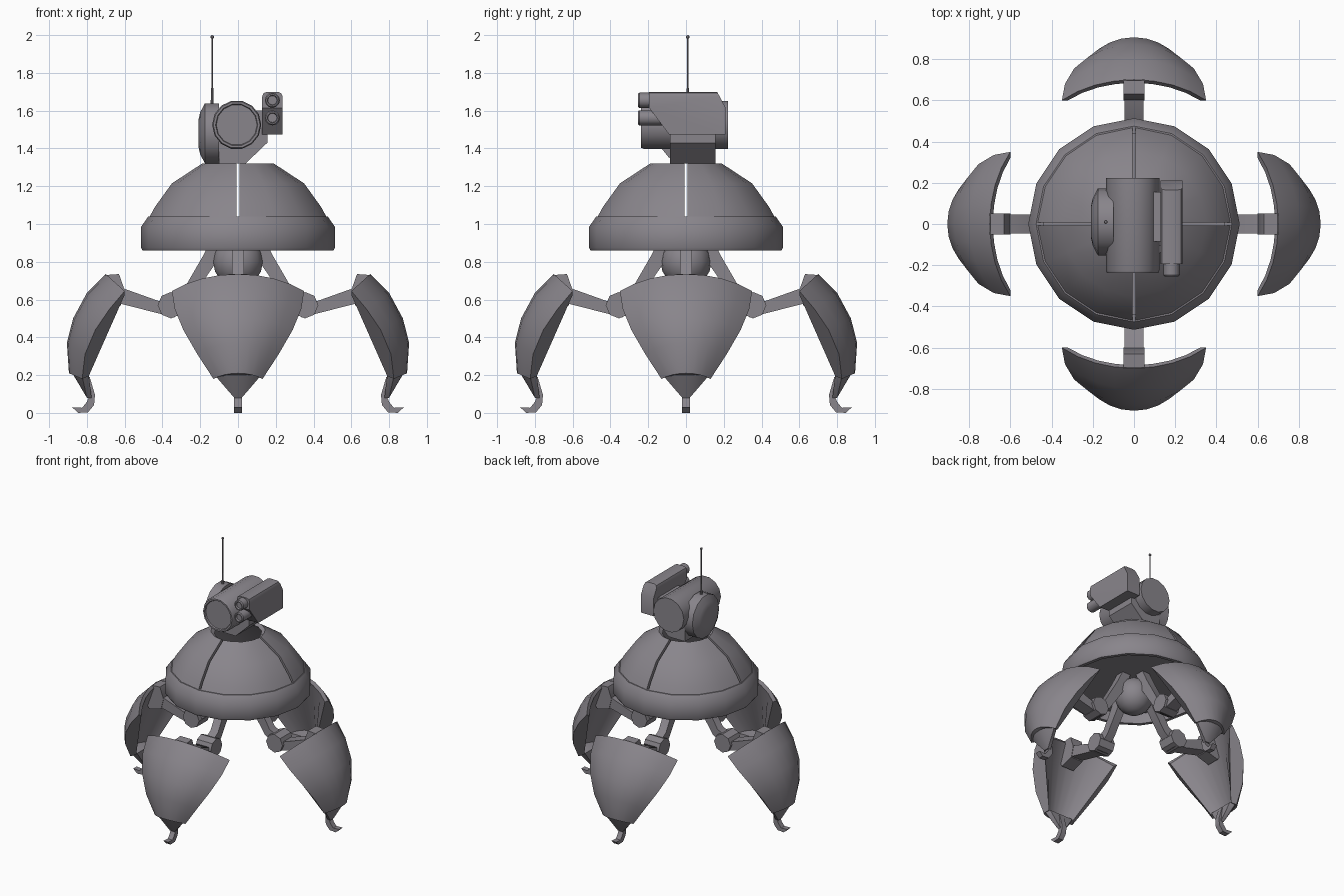
import bpy, bmesh
from math import sin, cos, pi, radians
from mathutils import Matrix, Vector

cube = bpy.data.objects.get("Cube")
if cube:
    bpy.data.objects.remove(cube, do_unlink=True)

grey = bpy.data.materials.new("gunmetal_grey")
grey.use_nodes = True
GREY = (0.25, 0.235, 0.26, 1)
grey.diffuse_color = GREY
grey.node_tree.nodes["Principled BSDF"].inputs["Base Color"].default_value = GREY


def finish(name, bm, turn=0, angle=35):
    """Store a bmesh as a shaded object, turned about z."""
    bmesh.ops.recalc_face_normals(bm, faces=bm.faces)
    bm.transform(Matrix.Rotation(turn, 4, "Z"))
    me = bpy.data.meshes.new(name)
    bm.to_mesh(me)
    bm.free()
    me.materials.append(grey)
    me.shade_smooth()
    me.set_sharp_from_angle(angle=radians(angle))
    ob = bpy.data.objects.new(name, me)
    bpy.context.collection.objects.link(ob)
    return ob


def loft(name, loops, ring=False, turn=0, angle=35):
    """Skin a run of closed loops; cap the ends unless it closes on itself."""
    bm = bmesh.new()
    rows = [[bm.verts.new(p) for p in loop] for loop in loops]
    n = len(rows[0])
    pairs = list(zip(rows, rows[1:])) + ([(rows[-1], rows[0])] if ring else [])
    for a, b in pairs:
        for i in range(n):
            j = (i + 1) % n
            bm.faces.new((a[i], a[j], b[j], b[i]))
    if not ring:
        bm.faces.new(rows[0])
        bm.faces.new(rows[-1])
    return finish(name, bm, turn, angle)


def prism(name, profile, lo, hi, axis="Y", turn=0):
    """Extrude a profile of (x, z) along y, or (y, z) along x."""
    put = (lambda u, z, t: (u, t, z)) if axis == "Y" else (lambda u, z, t: (t, u, z))
    return loft(name, [[put(u, z, t) for u, z in profile] for t in (lo, hi)], turn=turn)


def turned(name, centre, steps, axis, sides=16, turn=0):
    """Round part from (position along axis, radius) steps."""
    loops = []
    for t, r in steps:
        ring = []
        for k in range(sides):
            a = 2 * pi * k / sides
            c, s = r * cos(a), r * sin(a)
            off = {"X": (t, c, s), "Y": (c, t, s), "Z": (c, s, t)}[axis]
            ring.append(Vector(centre) + Vector(off))
        loops.append(ring)
    return loft(name, loops, turn=turn)


def ball(name, centre, r, seg=14):
    bm = bmesh.new()
    bmesh.ops.create_uvsphere(bm, u_segments=seg, v_segments=seg // 2 + 1, radius=r,
                              matrix=Matrix.Translation(centre))
    return finish(name, bm)


# Dome: lower rim, and four curved panels split by narrow slits
rim = [(.505, .86), (.513, .875), (.513, .985), (.475, 1.04), (.44, 1.04), (.48, .975), (.48, .86)]
loft("dome_rim", [[(r * cos(a), r * sin(a), z) for r, z in rim]
                  for a in (2 * pi * k / 16 for k in range(16))], ring=True)

shell = [(.47, 1.035), (.44, 1.09), (.35, 1.215), (.19, 1.32), (.165, 1.305), (.33, 1.195), (.415, 1.08), (.44, 1.035)]
for q in range(4):
    loops = []
    for k in range(5):
        loop = []
        for r, z in shell:
            gap = .008 / r
            a = gap + (pi / 2 - 2 * gap) * k / 4
            loop.append((r * cos(a), r * sin(a), z))
        loops.append(loop)
    loft("dome_panel", loops, turn=q * pi / 2)

# Floor and hub ball under the dome
turned("dome_floor", (0, 0, 0), [(.94, .485), (.96, .485)], "Z")
ball("hub_ball", (0, 0, .80), .135)

# Leg parts, drawn for the +x leg and turned into four places
strut = [(.06, .94), (.13, .94), (.18, .84), (.29, .65), (.38, .60), (.33, .54), (.25, .60), (.10, .82)]
fore = [(.335, .505), (.40, .585), (.61, .66), (.63, .58)]
bracket = [(.62, .57), (.60, .65), (.63, .735), (.70, .73), (.76, .60), (.72, .54)]
claw = [(.815, .19), (.785, .19), (.757, .095), (.762, .042), (.794, .003), (.847, 0),
        (.878, .03), (.825, .027), (.80, .058), (.79, .085), (.82, .13)]
# Armour rows: centre (out, z), then edge (out, half width, z)
outer = [((.70, .735), (.60, .35, .645)), ((.80, .635), (.68, .335, .55)),
         ((.873, .50), (.755, .29, .44)), ((.906, .37), (.81, .215, .31)),
         ((.895, .21), (.825, .13, .18))]
inner = [((.87, .20), (.79, .11, .195)), ((.685, .715), (.60, .32, .625))]


def across(row, t):
    """Point on an armour row, t from -1 to 1 across its width."""
    (co, cz), (eo, w, ez) = row
    a, q = t * pi / 4, cos(pi / 4)
    f = (cos(a) - q) / (1 - q)
    return (eo + (co - eo) * f, w * sin(a) / q, ez + (cz - ez) * f)


SPAN = [k / 4 - 1 for k in range(9)]
for q in range(4):
    turn = q * pi / 2
    prism("leg_strut", strut, -.032, .032, turn=turn)
    turned("knee_joint", (.355, 0, .57), [(-.065, .07), (.065, .07)], "Y", 8, turn)
    prism("forearm", fore, -.047, .047, turn=turn)
    prism("armour_bracket", bracket, -.05, .05, turn=turn)
    loft("leg_armour", [[across(r, t) for r in outer + inner] for t in SPAN], turn=turn)

    # Tapered ankle below the armour
    bm = bmesh.new()
    top = [across(outer[-1], t * .9) for t in SPAN]
    pts = [(x - .012, y, z + .01) for x, y, z in top]
    pts += [(.79, s * .10, .20) for s in (-1, 1)]
    pts += [(x, s * .02, .08) for x in (.775, .80) for s in (-1, 1)]
    bmesh.ops.convex_hull(bm, input=[bm.verts.new(p) for p in pts])
    finish("ankle", bm, turn)
    prism("claw", claw, -.02, .02, turn=turn)

# Head: neck bracket, main sensor drum, side disc
neck = [(-.10, 1.32), (.04, 1.32), (.155, 1.43), (.155, 1.60), (.09, 1.60), (-.10, 1.50)]
prism("neck_bracket", neck, -.085, .155)
turned("sensor_drum", (-.007, 0, 1.525),
       [(-.228, .108), (-.238, .112), (-.238, .124), (-.225, .13), (.222, .13)], "Y", 14)
turned("side_disc", (0, .01, 1.48),
       [(-.10, .163), (-.175, .163), (-.20, .115), (-.208, .08)], "X", 14)

# Antenna
turned("antenna_base", (-.137, .01, 0), [(1.62, .008), (1.72, .006)], "Z", 8)
turned("antenna_rod", (-.137, .01, 0), [(1.70, .004), (1.985, .004)], "Z", 6)
ball("antenna_tip", (-.137, .01, 1.99), .01, 8)

# Twin-barrel pod on the left of the head
pod = [(-.195, 1.70), (.165, 1.70), (.21, 1.615), (.21, 1.475), (-.09, 1.475), (-.195, 1.615)]
body = prism("barrel_pod", pod, .128, .236, "X")
bm = bmesh.new()
bm.from_mesh(body.data)
bm.edges.ensure_lookup_table()
long_edges = [e for e in bm.edges if all(v.co.z > 1.69 for v in e.verts)
              and abs(e.verts[0].co.x - e.verts[1].co.x) < .01]
bmesh.ops.bevel(bm, geom=long_edges, offset=.025, segments=2, affect="EDGES", profile=.5)
bm.to_mesh(body.data)
bm.free()
body.data.set_sharp_from_angle(angle=radians(35))
for z in (1.655, 1.562):
    turned("barrel", (.182, 0, z),
           [(-.24, .024), (-.255, .027), (-.255, .034), (-.247, .04), (-.10, .04)], "Y", 12)
